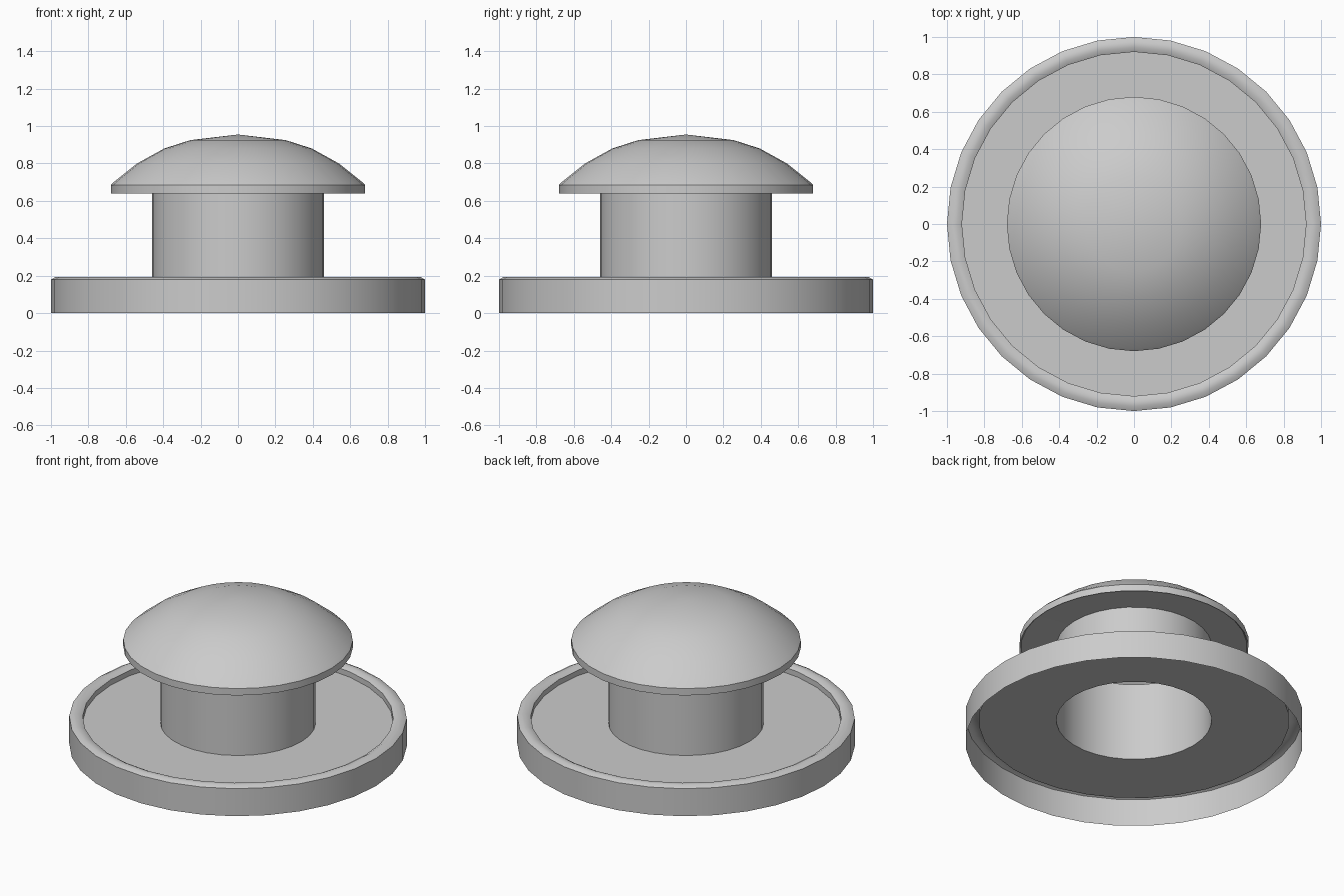
import bpy, bmesh, math

cube = bpy.data.objects.get("Cube")
if cube:
    bpy.data.objects.remove(cube, do_unlink=True)

SIDES = 32

grey = bpy.data.materials.new("light_grey")
grey.use_nodes = True
colour = (0.6, 0.6, 0.6, 1)
grey.diffuse_color = colour
grey.node_tree.nodes["Principled BSDF"].inputs["Base Color"].default_value = colour


def lathe(name, profile):
    """Spin a (radius, height) profile around z; upward runs face outward."""
    bm = bmesh.new()
    rings = []
    for r, z in profile:
        angles = [2 * math.pi * j / SIDES for j in range(SIDES)]
        rings.append([bm.verts.new((r * math.cos(a), r * math.sin(a), z)) for a in angles])
    for low, high in zip(rings, rings[1:]):
        for j in range(SIDES):
            k = (j + 1) % SIDES
            bm.faces.new((low[j], low[k], high[k], high[j]))
    # Merge the points that meet on the axis
    bmesh.ops.remove_doubles(bm, verts=bm.verts[:], dist=0.0001)
    mesh = bpy.data.meshes.new(name)
    bm.to_mesh(mesh)
    bm.free()
    mesh.materials.append(grey)
    obj = bpy.data.objects.new(name, mesh)
    bpy.context.collection.objects.link(obj)
    bpy.ops.object.select_all(action='DESELECT')
    obj.select_set(True)
    bpy.context.view_layer.objects.active = obj
    bpy.ops.object.shade_smooth_by_angle(angle=math.radians(30))
    return obj


TUBE_R, FLOOR_Z, TUBE_TOP = 0.46, 0.145, 0.655

# Flange: hollow below, with a rounded lip and a sunken floor
lathe("base_flange", [(1, 0), (1, 0.18), (0.975, 0.193), (0.945, 0.193),
                      (0.92, 0.18), (0.92, FLOOR_Z), (TUBE_R, FLOOR_Z)])

# Open tube rising from the floor
lathe("tube", [(TUBE_R, FLOOR_Z), (TUBE_R, TUBE_TOP)])

# Domed cap with an overhanging edge
lathe("domed_cap", [(TUBE_R, TUBE_TOP), (0.67, 0.65), (0.68, 0.64), (0.68, 0.685),
                    (0.665, 0.70), (0.54, 0.80), (0.395, 0.88), (0.255, 0.925), (0, 0.955)])
